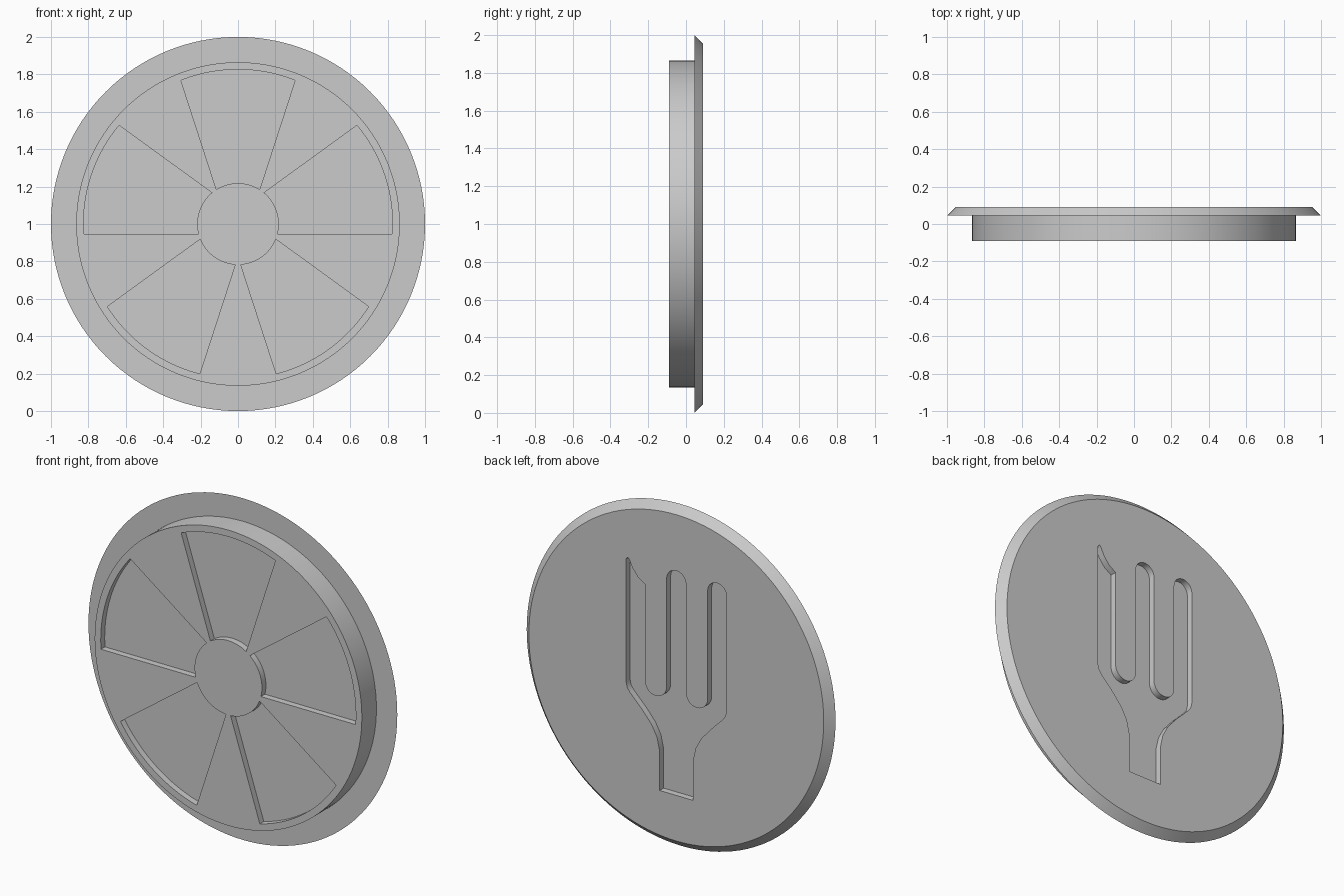
import bpy, bmesh, math

if "Cube" in bpy.data.objects:
    bpy.data.objects.remove(bpy.data.objects["Cube"], do_unlink=True)

SEGMENTS = 128
CENTRE_Z = 1.0
DEPTH = 0.037          # depth of the recesses
FRONT, STEP, BACK = -0.09, 0.045, 0.09

grey = bpy.data.materials.new("plain grey")
grey.use_nodes = True
grey.diffuse_color = (0.6, 0.6, 0.6, 1)
grey.node_tree.nodes["Principled BSDF"].inputs["Base Color"].default_value = (0.6, 0.6, 0.6, 1)


def arc(cx, cz, r, start, end, n):
    """Points along a circular arc, angles in degrees."""
    angles = [math.radians(start + (end - start) * i / n) for i in range(n + 1)]
    return [(cx + r * math.cos(a), cz + r * math.sin(a)) for a in angles]


def loft(name, outlines):
    """Solid skinned through (y, outline) sections, capped at both ends."""
    bm = bmesh.new()
    rings = [[bm.verts.new((x, y, z + CENTRE_Z)) for x, z in pts] for y, pts in outlines]
    for a, b in zip(rings, rings[1:]):
        for i in range(len(a)):
            bm.faces.new((a[i - 1], a[i], b[i], b[i - 1]))
    bm.faces.new(rings[0])
    bm.faces.new(rings[-1])
    bmesh.ops.recalc_face_normals(bm, faces=bm.faces)
    mesh = bpy.data.meshes.new(name)
    bm.to_mesh(mesh)
    bm.free()
    mesh.materials.append(grey)
    obj = bpy.data.objects.new(name, mesh)
    bpy.context.collection.objects.link(obj)
    return obj


def circle(r):
    return arc(0, 0, r, 0, 360, SEGMENTS)[:-1]


def activate(obj):
    bpy.ops.object.select_all(action='DESELECT')
    obj.select_set(True)
    bpy.context.view_layer.objects.active = obj


def carve(obj, cutter):
    """Cut one recess and discard its cutter."""
    cutter.hide_render = True
    mod = obj.modifiers.new("recess", 'BOOLEAN')
    mod.operation = 'DIFFERENCE'
    mod.solver = 'EXACT'
    mod.object = cutter
    activate(obj)
    bpy.ops.object.modifier_apply(modifier=mod.name)
    bpy.data.objects.remove(cutter, do_unlink=True)


# Round body and the wider bevelled flange behind it
barrel = loft("barrel", [(FRONT, circle(0.865)), (STEP, circle(0.865))])
flange = loft("flange", [(STEP, circle(1.0)), (BACK, circle(0.955))])

# Five wedge recesses around the hub
HUB, RIM, OFFSET = 0.218, 0.826, 0.053


def half_angle(r):
    return 18 + math.degrees(math.asin(OFFSET / r))


for k in range(5):
    mid = 90 + 72 * k
    outer, inner = half_angle(RIM), half_angle(HUB)
    wedge = (arc(0, 0, RIM, mid - outer, mid + outer, 24)
             + arc(0, 0, HUB, mid + inner, mid - inner, 16))
    carve(barrel, loft("wedge_cutter", [(FRONT - 0.1, wedge), (FRONT + DEPTH, wedge)]))

# Fork recess in the back, outlined as seen from behind
shoulder = [(0.325, -0.11), (0.318, -0.14), (0.3, -0.165), (0.22, -0.245),
            (0.16, -0.315), (0.125, -0.38), (0.107, -0.46), (0.107, -0.688)]
tip = [(-0.203, 0.494), (-0.25, 0.525), (-0.285, 0.57), (-0.303, 0.61),
       (-0.314, 0.622), (-0.325, 0.61)]
TINE, GAP, TOP, SLOT = 0.0625, 0.07, 0.565, -0.07
fork = (shoulder[::-1]
        + arc(0.264, TOP, 0.061, 0, 180, 14)        # plain outer tine
        + arc(0.133, SLOT, GAP, 0, -180, 14)
        + arc(0, TOP, TINE, 0, 180, 14)             # middle tine
        + arc(-0.133, SLOT, GAP, 0, -180, 14)
        + tip                                       # pointed outer tine
        + [(-w, z) for w, z in shoulder])
fork = [(-w, z) for w, z in fork]
carve(flange, loft("fork_cutter", [(BACK - DEPTH, fork), (BACK + 0.1, fork)]))

# Smooth round walls with sharp rims
for obj in (barrel, flange):
    activate(obj)
    bpy.ops.object.shade_smooth_by_angle(angle=math.radians(25))
